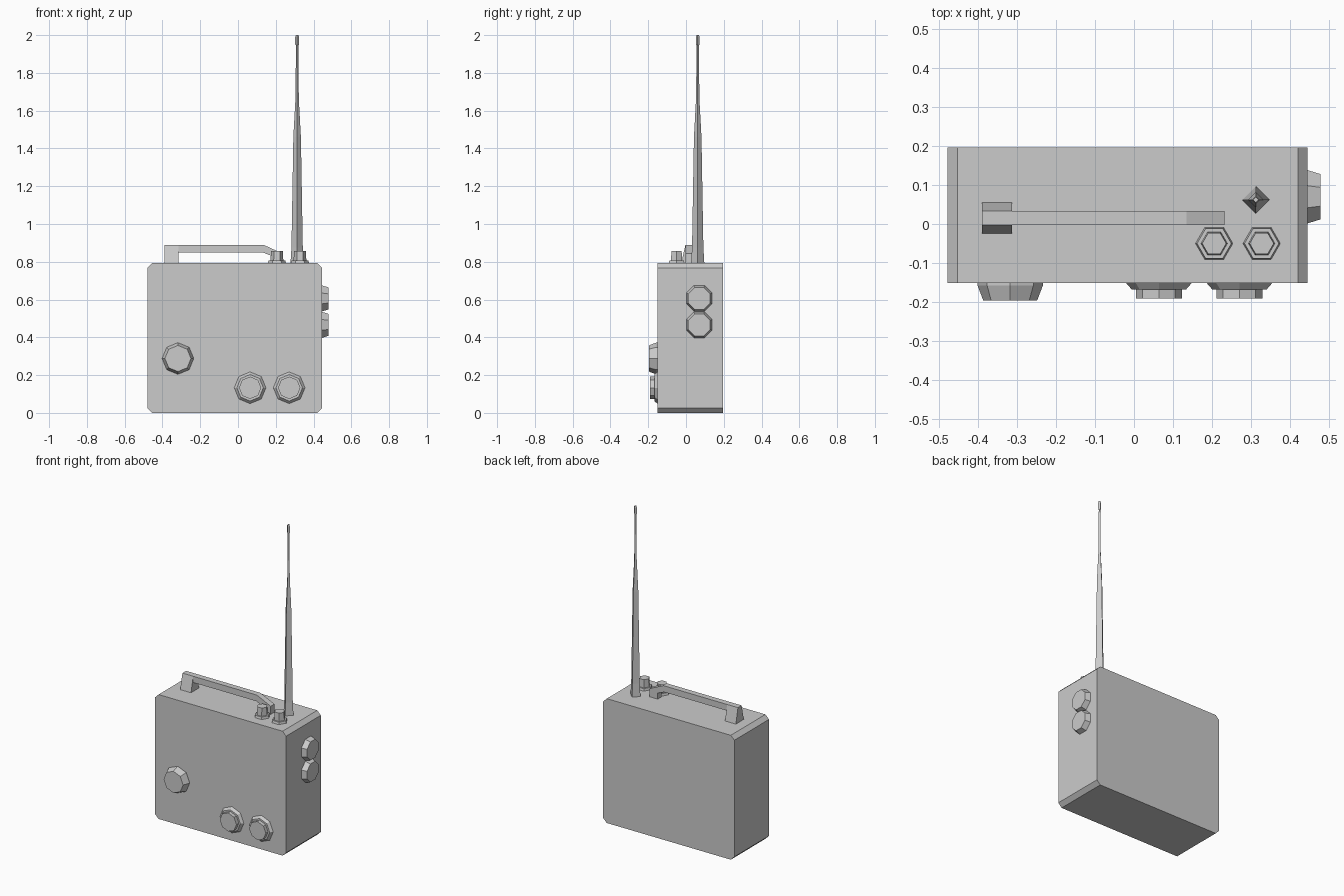
import bpy, bmesh
from math import pi, cos, sin
from mathutils import Vector, Matrix

if "Cube" in bpy.data.objects:
    bpy.data.objects.remove(bpy.data.objects["Cube"])


def finish(name, bm):
    bmesh.ops.recalc_face_normals(bm, faces=bm.faces)
    mesh = bpy.data.meshes.new(name)
    bm.to_mesh(mesh)
    bm.free()
    obj = bpy.data.objects.new(name, mesh)
    bpy.context.collection.objects.link(obj)
    return obj


def prism(name, outline, y0, y1):
    """Extrude an xz outline along y."""
    bm = bmesh.new()
    face = bm.faces.new([bm.verts.new((x, y0, z)) for x, z in outline])
    new = bmesh.ops.extrude_face_region(bm, geom=[face])["geom"]
    verts = [g for g in new if isinstance(g, bmesh.types.BMVert)]
    bmesh.ops.translate(bm, verts=verts, vec=(0, y1 - y0, 0))
    return finish(name, bm)


def turned(name, origin, axis, sides, profile, turn=0.0):
    """Stack regular polygons (radius, height) along an axis."""
    bm = bmesh.new()
    rings = [[bm.verts.new((r * cos(turn + 2 * pi * i / sides),
                            r * sin(turn + 2 * pi * i / sides), h))
              for i in range(sides)] for r, h in profile]
    for a, b in zip(rings, rings[1:]):
        for i in range(sides):
            j = (i + 1) % sides
            bm.faces.new((a[i], a[j], b[j], b[i]))
    bm.faces.new(rings[0])
    bm.faces.new(rings[-1])
    rot = {"x": Matrix.Rotation(pi / 2, 4, "Y"),
           "-y": Matrix.Rotation(pi / 2, 4, "X"),
           "z": Matrix.Identity(4)}[axis]
    bm.transform(Matrix.Translation(Vector(origin)) @ rot)
    return finish(name, bm)


LEFT, RIGHT, FRONT, BACK, TOP = -0.479, 0.446, -0.152, 0.197, 0.793
C = 0.025

# Case with chamfered long edges
prism("case", [(LEFT + C, 0), (RIGHT - C, 0), (RIGHT, C), (RIGHT, TOP - C),
               (RIGHT - C, TOP), (LEFT + C, TOP), (LEFT, TOP - C), (LEFT, C)],
      FRONT, BACK)

# Large tuning dial on the front
turned("tuning_dial", (-0.318, FRONT, 0.288), "-y", 8,
       [(0.084, 0), (0.084, 0.006), (0.069, 0.045)])

# Pair of flanged dials on the front
for i, x in enumerate((0.064, 0.271)):
    turned(f"front_dial_{i + 1}", (x, FRONT, 0.133), "-y", 8,
           [(0.084, 0), (0.07, 0.016), (0.059, 0.016), (0.059, 0.039)])

# Pair of caps on the right side
for i, z in enumerate((0.606, 0.466)):
    turned(f"side_cap_{i + 1}", (RIGHT, 0.07, z), "x", 8,
           [(0.074, 0), (0.063, 0.033)], pi / 8)

# Hexagonal knobs on top
for i, x in enumerate((0.206, 0.328)):
    turned(f"top_knob_{i + 1}", (x, -0.05, TOP), "z", 6,
           [(0.048, 0), (0.044, 0.014), (0.034, 0.014), (0.031, 0.065)])

# Whip antenna with a small tip
turned("antenna", (0.313, 0.062, 0), "z", 4,
       [(0.035, TOP), (0.03, 0.875), (0.02, 1.46), (0.009, 1.66),
        (0.006, 1.945), (0.01, 1.95), (0.01, 1.99), (0.007, 2.0)])

# Handle bar bending down into its right leg
prism("handle_bar", [(-0.32, 0.89), (0.135, 0.89), (0.233, 0.845), (0.233, TOP),
                     (0.176, TOP), (0.176, 0.832), (0.13, 0.85), (-0.32, 0.85)],
      -0.003, 0.034)

# Tapered left leg of the handle
leg = prism("handle_leg", [(-0.39, TOP), (-0.314, TOP), (-0.314, 0.89), (-0.39, 0.89)],
            -0.003, 0.034)
for v in leg.data.vertices:
    if v.co.z < 0.8:
        v.co.y = 0.015 + (0.04 if v.co.y > 0.015 else -0.04)
